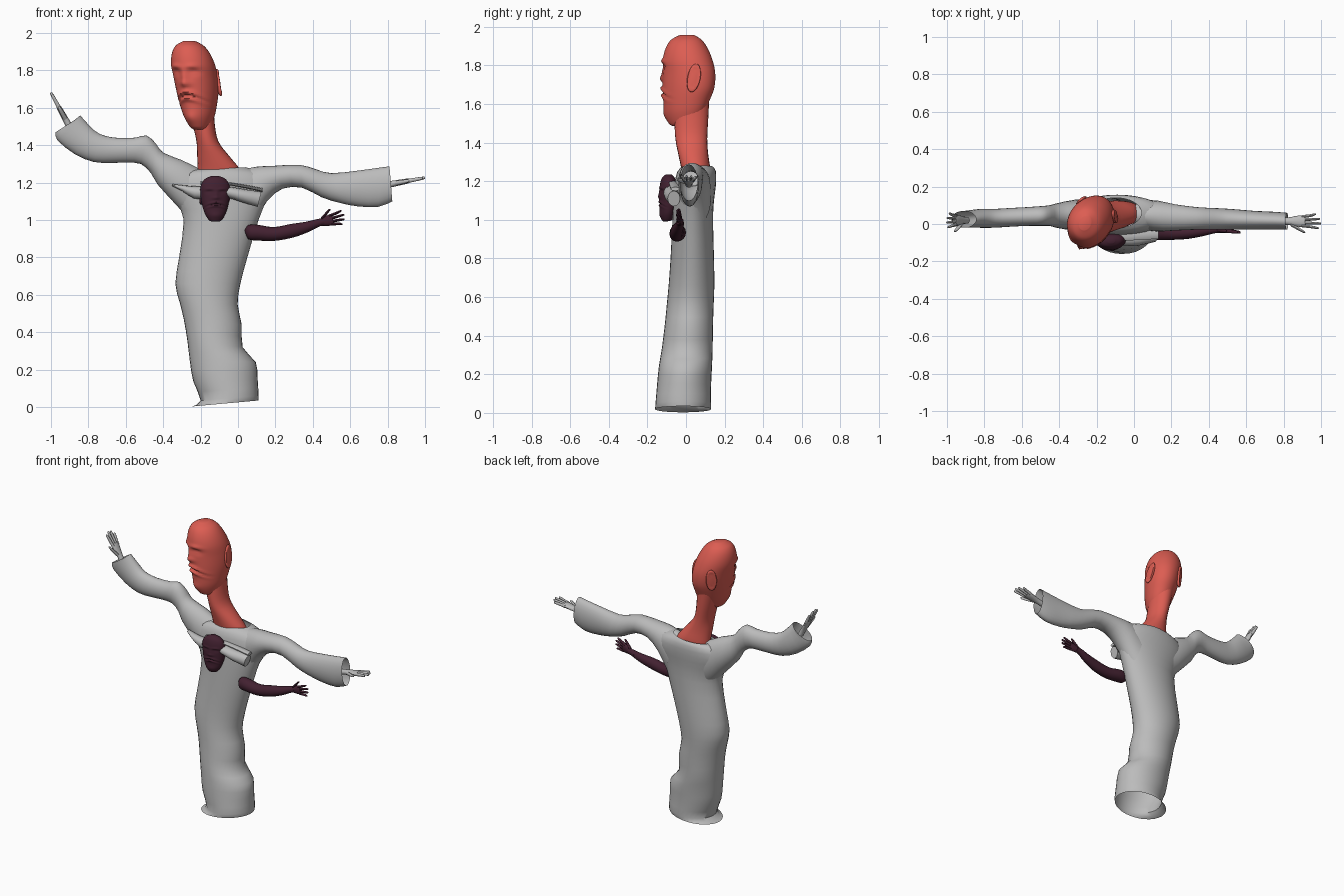
import bpy, bmesh, math
from mathutils import Vector, Matrix


def material(name, rgb):
    m = bpy.data.materials.new(name)
    m.diffuse_color = (*rgb, 1)
    return m


RED = material("coral_red", (0.72, 0.11, 0.085))
GREY = material("cloth_grey", (0.50, 0.50, 0.50))
MAROON = material("dark_maroon", (0.055, 0.015, 0.03))


def smooth_rings(rings, steps):
    """Catmull-Rom between rings, each ring being (centre, half axis u, half axis v)."""
    out = []
    for i in range(len(rings) - 1):
        q = [rings[max(0, min(len(rings) - 1, i + k))] for k in (-1, 0, 1, 2)]
        for s in range(steps):
            t = s / steps
            w = (-t + 2*t*t - t**3, 2 - 5*t*t + 3*t**3, t + 4*t*t - 3*t**3, t**3 - t*t)
            out.append([sum((q[k][c] * (w[k] / 2) for k in range(4)), Vector()) for c in range(3)])
    return out + [rings[-1]]


def loft(bm, rings, n=16, steps=2, caps=(True, True)):
    loops = []
    for c, u, v in smooth_rings(rings, steps):
        loops.append([bm.verts.new(c + u * math.cos(a) + v * math.sin(a))
                      for a in (2 * math.pi * k / n for k in range(n))])
    for a, b in zip(loops, loops[1:]):
        for k in range(n):
            bm.faces.new((a[k], a[(k + 1) % n], b[(k + 1) % n], b[k]))
    for loop, cap in ((loops[0], caps[0]), (loops[-1], caps[1])):
        if cap:
            bm.faces.new(loop)


def finish(name, bm, mat, angle=50):
    bmesh.ops.recalc_face_normals(bm, faces=bm.faces)
    me = bpy.data.meshes.new(name)
    bm.to_mesh(me)
    bm.free()
    me.materials.append(mat)
    ob = bpy.data.objects.new(name, me)
    bpy.context.collection.objects.link(ob)
    bpy.ops.object.select_all(action='DESELECT')
    ob.select_set(True)
    bpy.context.view_layer.objects.active = ob
    bpy.ops.object.shade_smooth_by_angle(angle=math.radians(angle))
    return ob


def sections(data):
    """Rings spanning two outline points (x1,z1)-(x2,z2) with depth yf..yb."""
    rings = []
    for x1, z1, x2, z2, yf, yb in data:
        a, b = Vector((x1, 0, z1)), Vector((x2, 0, z2))
        rings.append(((a + b) / 2 + Vector((0, (yf + yb) / 2, 0)), (b - a) / 2, Vector((0, (yb - yf) / 2, 0))))
    return rings


def part(name, data, mat, n=24, steps=2, caps=(False, False)):
    bm = bmesh.new()
    loft(bm, sections(data), n, steps, caps)
    return finish(name, bm, mat)


# robe body, open at the hem and collar
part("robe_body", [
    (-.245, .003, .11, .035, -.16, .13), (-.20, .035, .11, .06, -.158, .13),
    (-.24, .14, .105, .15, -.15, .13), (-.258, .25, .095, .24, -.14, .135),
    (-.27, .35, .025, .32, -.125, .138), (-.29, .47, .02, .44, -.11, .14),
    (-.312, .56, -.002, .55, -.10, .143), (-.335, .66, .013, .66, -.09, .147),
    (-.315, .80, .05, .80, -.08, .145), (-.29, 1.0, .11, 1.0, -.07, .14),
    (-.33, 1.10, .15, 1.10, -.065, .145), (-.36, 1.18, .18, 1.18, -.06, .155),
    (-.32, 1.25, .14, 1.25, -.045, .155), (-.235, 1.268, .04, 1.282, -.02, .14)], GREY, 32)

# sleeves, open at the cuffs
part("sleeve_left", [
    (-.20, 1.27, -.24, .98, -.03, .13), (-.30, 1.32, -.33, 1.08, -.035, .13),
    (-.40, 1.36, -.43, 1.19, -.02, .11), (-.44, 1.41, -.465, 1.25, -.01, .10),
    (-.49, 1.452, -.52, 1.30, -.01, .095), (-.55, 1.44, -.60, 1.307, -.01, .09),
    (-.66, 1.44, -.68, 1.305, -.015, .085), (-.74, 1.46, -.77, 1.31, -.02, .08),
    (-.79, 1.50, -.87, 1.35, -.02, .08), (-.84, 1.555, -.965, 1.425, -.02, .07),
    (-.842, 1.555, -.977, 1.468, -.02, .07)], GREY)
part("sleeve_right", [
    (0, 1.265, .08, .97, -.03, .13), (.10, 1.285, .155, 1.10, -.04, .125),
    (.20, 1.29, .24, 1.168, -.035, .105), (.33, 1.295, .345, 1.172, -.03, .09),
    (.42, 1.27, .45, 1.12, -.03, .085), (.50, 1.25, .55, 1.09, -.03, .08),
    (.65, 1.265, .64, 1.073, -.03, .07), (.76, 1.28, .75, 1.07, -.03, .065),
    (.81, 1.287, .825, 1.10, -.03, .06)], GREY)

# rolled cloth across the chest
part("chest_roll_left", [
    (-.35, 1.192, -.353, 1.182, -.055, -.03), (-.29, 1.185, -.30, 1.155, -.085, -.03),
    (-.22, 1.18, -.235, 1.115, -.10, -.03), (-.14, 1.18, -.15, 1.11, -.10, -.03)],
     GREY, 12, 2, (True, True))
part("chest_roll_right", [
    (-.14, 1.18, -.14, 1.12, -.10, -.03), (-.05, 1.178, -.06, 1.12, -.115, -.03),
    (.03, 1.165, .02, 1.095, -.115, -.03), (.125, 1.15, .105, 1.07, -.095, -.03)],
     GREY, 12, 2, (True, True))
part("chest_fold", [
    (-.20, 1.205, -.20, 1.19, -.085, -.04), (-.04, 1.20, -.04, 1.185, -.09, -.04),
    (.13, 1.17, .13, 1.15, -.08, -.03)], GREY, 10, 2, (True, True))

# neck
part("neck", [
    (-.215, 1.20, .05, 1.20, -.01, .125), (-.215, 1.27, .012, 1.27, -.025, .125),
    (-.218, 1.34, -.045, 1.34, -.04, .115), (-.222, 1.42, -.105, 1.42, -.055, .11),
    (-.245, 1.52, -.125, 1.52, -.06, .115), (-.27, 1.62, -.13, 1.62, -.06, .12)], RED, 24, 3)


# head: height, half width, front, back
HEAD = [(0, .03, -.075, -.02), (.015, .05, -.10, .05), (.07, .076, -.122, .09),
        (.13, .092, -.128, .12), (.20, .105, -.130, .148), (.275, .112, -.128, .152),
        (.345, .114, -.128, .135), (.405, .10, -.112, .108), (.447, .073, -.085, .078),
        (.472, .03, -.04, .04)]
# facial relief: x, z, spread x, spread z, depth, downward bend
FACE = [(0, .27, .018, .045, .016, 0), (0, .245, .032, .016, .014, 0),
        (.05, .305, .026, .017, -.016, 0), (-.05, .305, .026, .017, -.016, 0),
        (.05, .338, .036, .012, .010, 3), (-.05, .338, .036, .012, .010, 3),
        (.05, .300, .016, .008, .008, 0), (-.05, .300, .016, .008, .008, 0),
        (0, .198, .07, .011, .018, 5), (0, .180, .085, .007, -.014, 5),
        (0, .163, .06, .011, .016, 5), (0, .06, .04, .03, .010, 0)]


def head(name, mat, place):
    bm = bmesh.new()
    loft(bm, [(Vector((0, (f + b) / 2, z)), Vector((w, 0, 0)), Vector((0, (b - f) / 2, 0)))
              for z, w, f, b in HEAD], 56, 8)
    for v in bm.verts:
        x, y, z = v.co
        if y < -.01:
            fade = min(1, (-y - .01) / .05)
            for fx, fz, sx, sz, depth, bend in FACE:
                dz = z - fz + bend * (x - fx) ** 2
                v.co.y -= fade * depth * math.exp(-((x - fx) / sx) ** 2 - (dz / sz) ** 2)
    # ears with a sunken bowl
    for s in (-1, 1):
        m = (Matrix.Translation((s * .098, .085, .25)) @ Matrix.Rotation(s * .45, 4, 'Z')
             @ Matrix.Rotation(-.2, 4, 'X') @ Matrix.Diagonal((.018, .034, .075, 1)))
        ear = bmesh.ops.create_uvsphere(bm, u_segments=16, v_segments=12, radius=1)["verts"]
        for v in ear:
            if v.co.x * s > .6:
                v.co.x *= .45
            v.co = m @ v.co
    bm.transform(place)
    return finish(name, bm, mat, 60)


lean = Matrix.Identity(4)
lean[0][2] = -.15
head("head", RED, Matrix.Translation((-.19, .005, 1.485)) @ lean @ Matrix.Rotation(math.radians(-25), 4, 'Z'))
head("small_head", MAROON, Matrix.Translation((-.122, -.09, .992)) @ Matrix.Rotation(.1, 4, 'Z')
     @ Matrix.Diagonal((.70, .36, .515, 1)))


def hand(bm, wrist, direction, side, length, width, thick, bend=0):
    """Flat palm, four spread fingers and a thumb; the thumb sits on the +side edge."""
    d, s = Vector(direction).normalized(), Vector(side).normalized()
    nrm, o = d.cross(s), Vector(wrist)

    def limb(pts, n=8):
        loft(bm, [(o + d * (a * length) + s * (b * width) + nrm * (bend * a * a), s * (w * width), nrm * (t * thick))
                  for a, b, w, t in pts], n, 2)
    limb([(-.25, 0, .32, 1.3), (0, 0, .34, 1.2), (.2, 0, .46, 1.1), (.42, 0, .55, 1), (.52, 0, .5, .8)], 12)
    for k in range(4):
        b, tip = .42 - .28 * k, (.93, 1, .97, .85)[k]
        limb([(.42, b, .14, .8), (.7, b * 1.25, .13, .7), (tip - .04, b * 1.5, .10, .55), (tip, b * 1.52, .04, .25)])
    limb([(.08, .3, .17, .9), (.28, .65, .16, .8), (.45, .95, .12, .6), (.52, 1.02, .04, .3)])


# pale hands emerging from the cuffs
for name, wrist, direction in (("hand_left", (-.915, .02, 1.525), (-.085, 0, .155)),
                               ("hand_right", (.825, .015, 1.193), (.175, 0, .033))):
    bm = bmesh.new()
    hand(bm, wrist, direction, (0, -1, 0), .178, .058, .014)
    finish(name, bm, GREY)

# dark arm reaching out of the chest
bm = bmesh.new()
loft(bm, sections([
    (.035, .945, .045, .915, -.05, -.02), (.055, .972, .06, .895, -.075, -.005),
    (.10, .975, .11, .89, -.085, 0), (.19, .962, .19, .888, -.085, -.01),
    (.28, .978, .29, .905, -.08, -.015), (.36, .99, .375, .935, -.065, -.012),
    (.425, 1.005, .435, .965, -.05, -.012), (.455, 1.012, .465, .972, -.048, -.012)]), 16, 3)
hand(bm, (.44, -.03, .987), (.13, -.015, .03), (-.03, 0, .13), .135, .055, .013)
finish("dark_arm", bm, MAROON)
